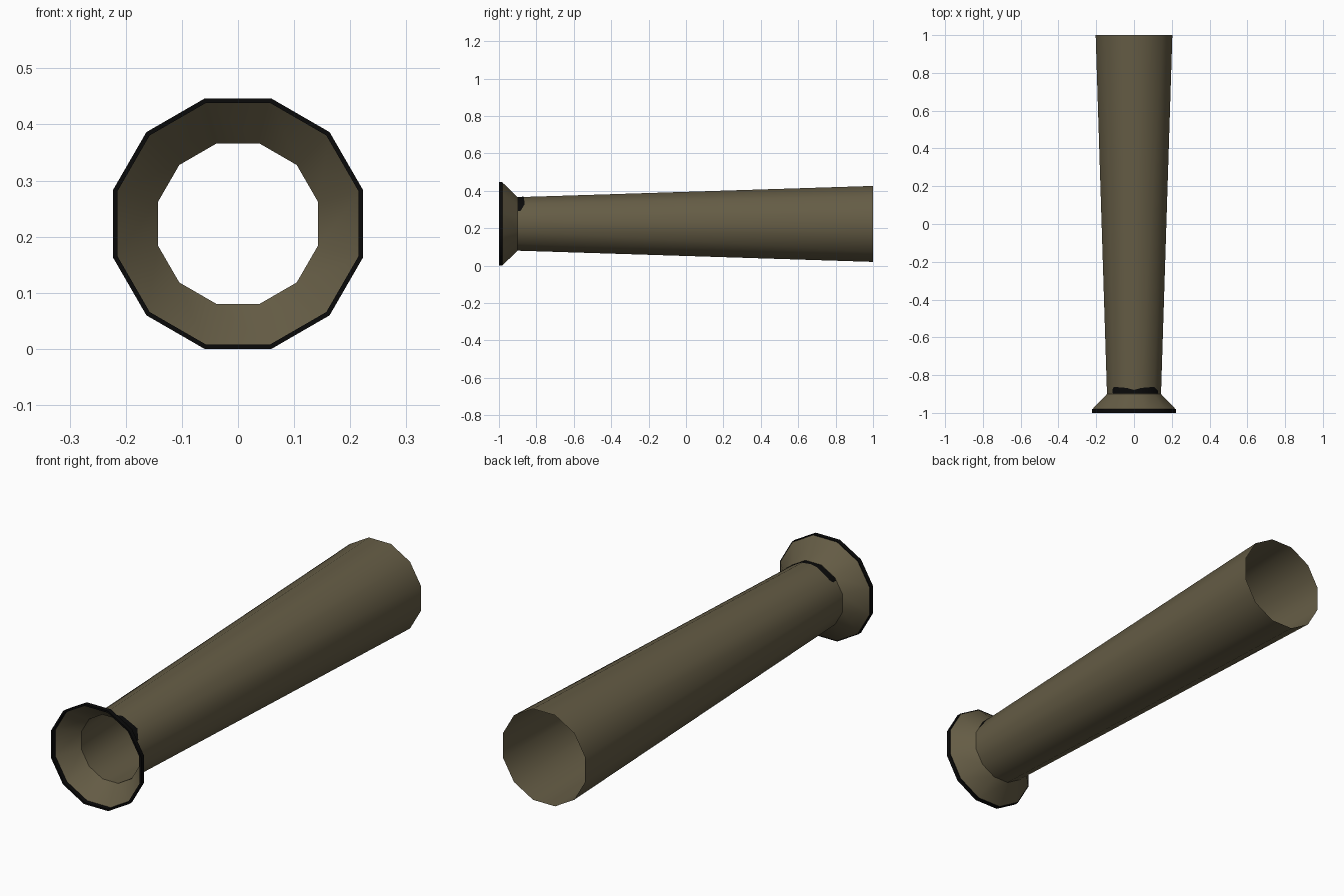
import bpy, math

if "Cube" in bpy.data.objects:
    bpy.data.objects.remove(bpy.data.objects["Cube"])

AXIS_Z = 0.223
SIDES = 12
C15 = math.cos(math.radians(15))


def material(name, colour):
    m = bpy.data.materials.new(name)
    m.diffuse_color = (*colour, 1)
    m.use_nodes = True
    m.node_tree.nodes["Principled BSDF"].inputs["Base Color"].default_value = m.diffuse_color
    return m


olive = material("dull olive", (0.13, 0.108, 0.06))
black = material("black", (0.003, 0.003, 0.003))


def make_object(name, verts, faces, mat):
    me = bpy.data.meshes.new(name)
    me.from_pydata(verts, [], faces)
    me.materials.append(mat)
    ob = bpy.data.objects.new(name, me)
    bpy.context.collection.objects.link(ob)
    bpy.ops.object.select_all(action='DESELECT')
    ob.select_set(True)
    bpy.context.view_layer.objects.active = ob
    bpy.ops.object.shade_smooth_by_angle(angle=math.radians(35))
    return ob


def turned(name, profile, mat, closed=False):
    """Spin a (y, half width across flats) profile around the long axis."""
    verts, faces = [], []
    for y, flat in profile:
        for k in range(SIDES):
            a = math.radians(15 + 30 * k)
            verts.append((flat / C15 * math.cos(a), y,
                          AXIS_Z + flat / C15 * math.sin(a)))
    n = len(profile)
    for i in range(n if closed else n - 1):
        j = (i + 1) % n
        for k in range(SIDES):
            m = (k + 1) % SIDES
            faces.append((i * SIDES + k, i * SIDES + m,
                          j * SIDES + m, j * SIDES + k))
    return make_object(name, verts, faces, mat)


# Open tapered tube with flared mouth
turned("tube", [(1, 0.203), (-0.9, 0.143), (-0.982, 0.222)], olive)

# Black lip around the mouth
turned("mouth_rim", [(-0.98, 0.223), (-1, 0.223), (-1, 0.215), (-0.98, 0.215)],
       black, closed=True)

# Thin dark mark on top of the neck: (angle, rear edge)
edge = [(28, -0.885), (45, -0.862), (75, -0.868), (90, -0.878),
        (105, -0.868), (135, -0.862), (140, -0.875)]
verts = []
for deg, back in edge:
    t = math.radians((deg - 15) % 30 - 15)
    a = math.radians(deg)
    # distance to the flat side lying at this angle
    off = math.radians((deg + 15) % 30 - 15)
    for y in (-0.897, back):
        r = (0.1445 + (y + 0.9) * 0.0316) / math.cos(off)
        verts.append((r * math.cos(a), y, AXIS_Z + r * math.sin(a)))
faces = [(2 * i, 2 * i + 2, 2 * i + 3, 2 * i + 1) for i in range(len(edge) - 1)]
make_object("neck_mark", verts, faces, black)
